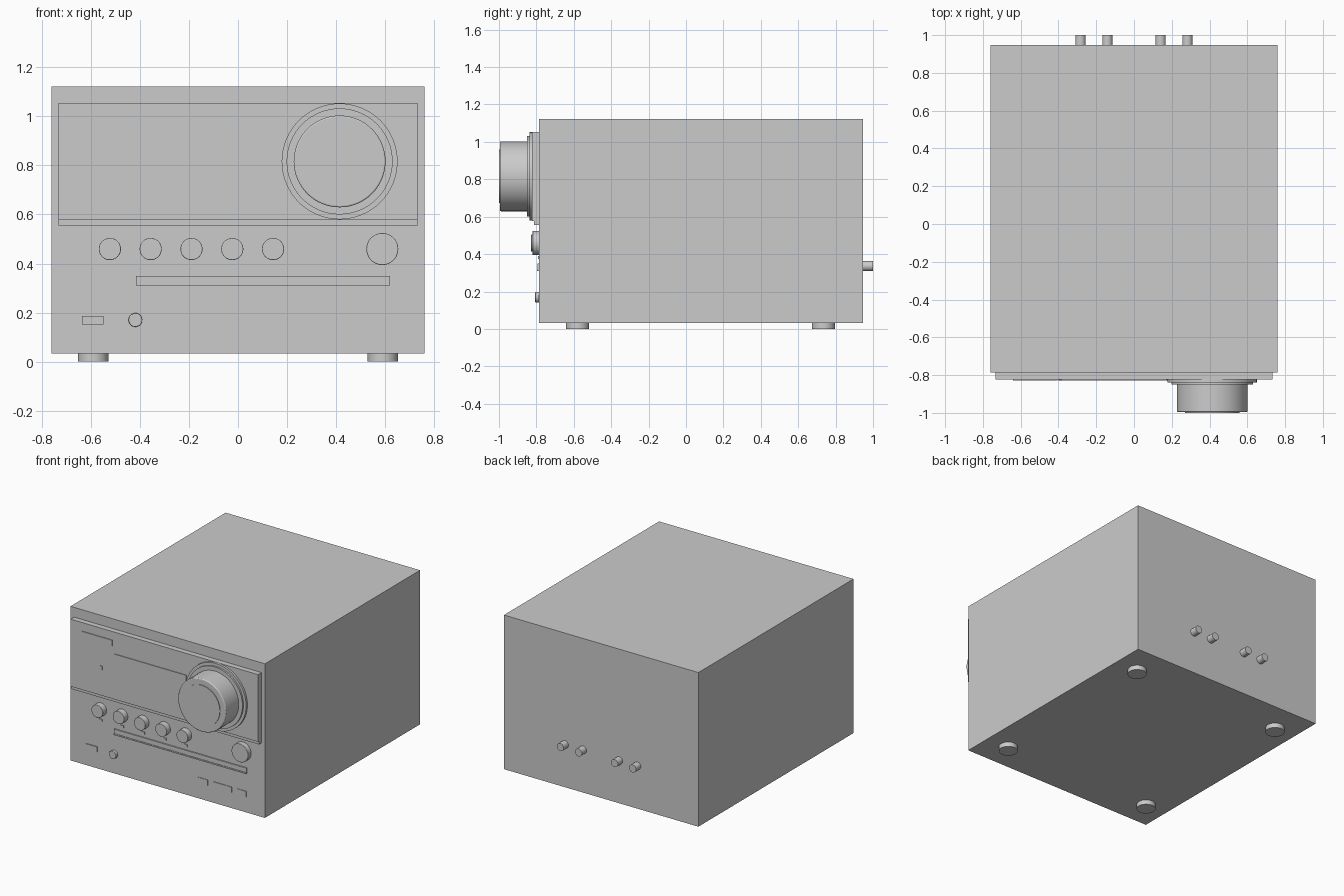
import bpy
from math import radians

if "Cube" in bpy.data.objects:
    bpy.data.objects.remove(bpy.data.objects["Cube"])

FRONT, BACK = -0.785, 0.947


def box(name, x0, x1, y0, y1, z0, z1):
    bpy.ops.mesh.primitive_cube_add(
        size=1, location=((x0 + x1) / 2, (y0 + y1) / 2, (z0 + z1) / 2))
    ob = bpy.context.object
    ob.name = name
    ob.scale = (x1 - x0, y1 - y0, z1 - z0)
    bpy.ops.object.transform_apply(location=False, rotation=False, scale=True)
    return ob


def disc(name, x, z, r, y0, y1, bevel=0.0, sides=48):
    """Cylinder lying along y."""
    bpy.ops.mesh.primitive_cylinder_add(
        vertices=sides, radius=r, depth=y1 - y0,
        location=(x, (y0 + y1) / 2, z), rotation=(radians(90), 0, 0))
    return finish(name, bevel)


def finish(name, bevel):
    ob = bpy.context.object
    ob.name = name
    bpy.ops.object.shade_smooth_by_angle(angle=radians(40))
    if bevel:
        mod = ob.modifiers.new("edge", 'BEVEL')
        mod.width, mod.segments = bevel, 3
    return ob


# Cabinet
box("cabinet", -0.76, 0.76, FRONT, BACK, 0.033, 1.122)

# Raised upper fascia with a lower trim strip
box("fascia", -0.732, 0.732, -0.823, FRONT, 0.578, 1.053)
box("fascia_trim", -0.732, 0.732, -0.812, FRONT, 0.555, 0.578)

# Display window, badge plate and sensor on the fascia
box("display_window", -0.384, 0.172, -0.828, -0.82, 0.708, 0.90)
box("badge_plate", -0.64, -0.405, -0.828, -0.82, 0.953, 0.993)
box("remote_sensor", -0.506, -0.482, -0.828, -0.82, 0.763, 0.788)

# Large dial: two stepped rings, the knob and its front cap
DX, DZ = 0.414, 0.816
disc("dial_outer_ring", DX, DZ, 0.236, -0.838, -0.80, 0, 64)
disc("dial_inner_ring", DX, DZ, 0.216, -0.85, -0.83, 0, 64)
disc("dial_knob", DX, DZ, 0.187, -0.995, -0.84, 0.006, 64)
disc("dial_cap", DX, DZ, 0.144, -1.0, -0.98, 0, 64)

# Row of buttons, each with an indicator under it
for i in range(5):
    x = -0.522 + i * 0.1662
    disc(f"button_{i + 1}", x, 0.459, 0.045, -0.828, FRONT + 0.01, 0.003)
    box(f"indicator_{i + 1}", x - 0.013, x + 0.013, -0.79, FRONT + 0.01,
        0.375, 0.39)

# Right-hand selector knob
disc("selector_knob", 0.588, 0.459, 0.065, -0.82, FRONT + 0.01, 0.003)

# Disc tray and its lower lip
box("disc_tray", -0.416, 0.62, -0.793, FRONT + 0.01, 0.319, 0.35)
box("disc_tray_lip", -0.416, 0.62, -0.797, FRONT + 0.01, 0.31, 0.319)

# Lower sockets and label plates
box("data_socket", -0.636, -0.547, -0.792, FRONT + 0.01, 0.152, 0.187)
disc("headphone_socket", -0.418, 0.17, 0.028, -0.806, FRONT + 0.01, 0.003, 32)
for i, (x0, x1) in enumerate([(0.236, 0.314), (0.35, 0.503), (0.547, 0.616)]):
    box(f"label_plate_{i + 1}", x0, x1, -0.789, FRONT + 0.01, 0.144, 0.183)

# Rear terminals, mirrored pairs
for i, x in enumerate([-0.283, -0.141, 0.141, 0.283]):
    disc(f"rear_terminal_{i + 1}", x, 0.336, 0.027, BACK - 0.01, 1.0, 0, 32)

# Feet
for side, sx in (("left", -1), ("right", 1)):
    for end, y in (("front", -0.58), ("rear", 0.735)):
        bpy.ops.mesh.primitive_cylinder_add(
            vertices=32, radius=0.062, depth=0.04,
            location=(sx * 0.59, y, 0.02))
        finish(f"foot_{end}_{side}", 0)
